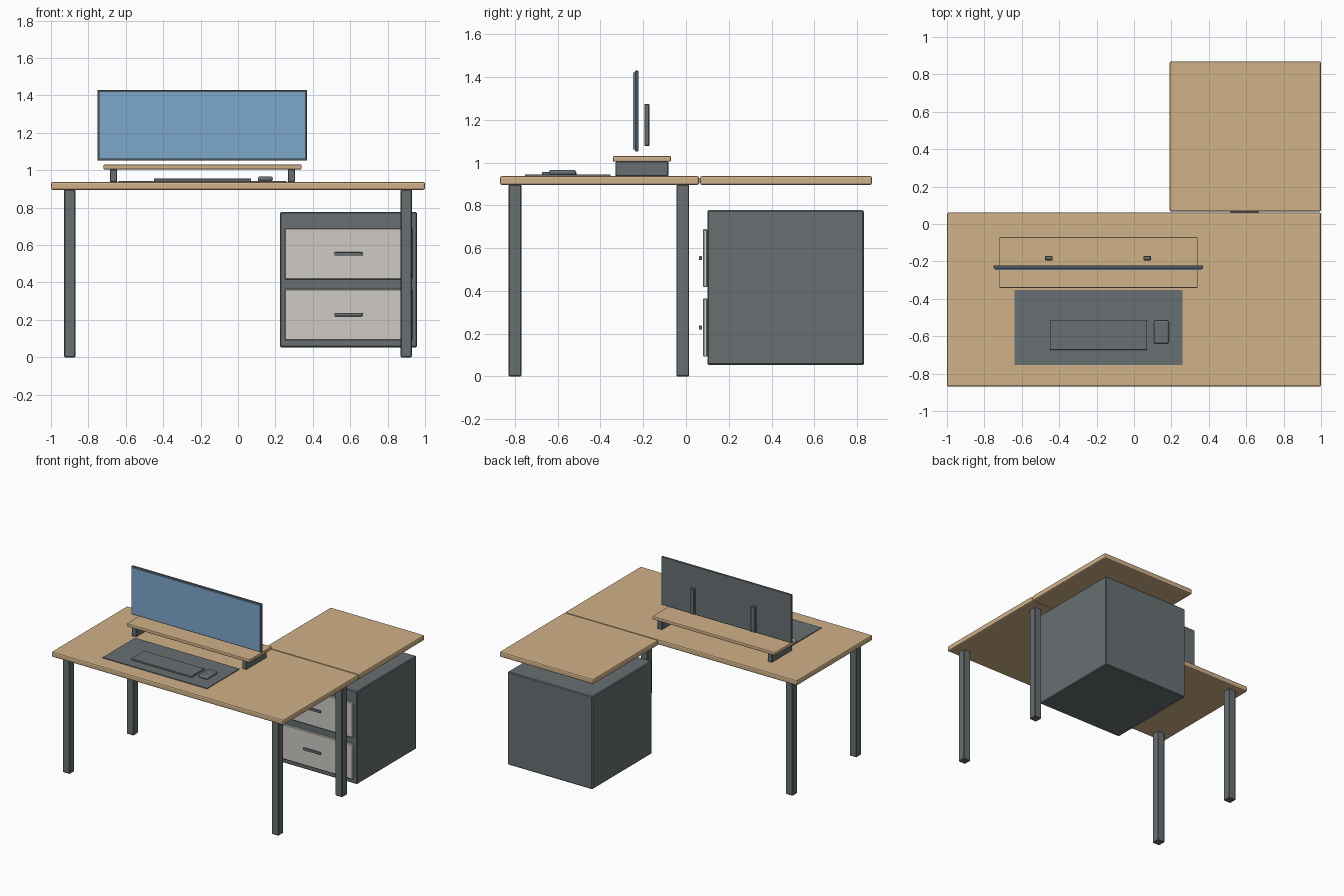
import bpy
import bmesh
from mathutils import Vector

if "Cube" in bpy.data.objects:
    bpy.data.objects.remove(bpy.data.objects["Cube"])


def material(name, rgb):
    m = bpy.data.materials.new(name)
    m.diffuse_color = (*rgb, 1)
    m.use_nodes = True
    m.node_tree.nodes["Principled BSDF"].inputs["Base Color"].default_value = m.diffuse_color
    return m


WOOD = material("light_wood", (0.63, 0.44, 0.25))
STEEL = material("slate_grey", (0.14, 0.16, 0.17))
DRAWER = material("pale_grey", (0.62, 0.60, 0.56))
SCREEN = material("screen_blue", (0.20, 0.39, 0.60))


def box(name, x, y, z, mat, bevel=0.0, segments=2):
    """Box spanning the given (low, high) ranges with rounded edges."""
    size = Vector((x[1] - x[0], y[1] - y[0], z[1] - z[0]))
    bm = bmesh.new()
    bmesh.ops.create_cube(bm, size=1)
    bmesh.ops.scale(bm, vec=size, verts=bm.verts)
    mesh = bpy.data.meshes.new(name)
    bm.to_mesh(mesh)
    bm.free()
    mesh.materials.append(mat)
    ob = bpy.data.objects.new(name, mesh)
    ob.location = ((x[0] + x[1]) / 2, (y[0] + y[1]) / 2, (z[0] + z[1]) / 2)
    bpy.context.collection.objects.link(ob)
    if bevel:
        mod = ob.modifiers.new("rounded_edges", "BEVEL")
        mod.width = bevel
        mod.segments = segments
    return ob


# Desk tops: main desk and the return behind its right side
box("main_desktop", (-1, 1), (-0.87, 0.062), (0.895, 0.937), WOOD, 0.01)
box("return_desktop", (0.19, 1), (0.066, 0.87), (0.895, 0.937), WOOD, 0.01)

# Four square legs
for side, x in (("left", -0.9), ("right", 0.9)):
    for end, y in (("front", -0.8), ("back", -0.015)):
        box(f"{end}_{side}_leg", (x - 0.03, x + 0.03), (y - 0.03, y + 0.03),
            (0, 0.896), STEEL, 0.004, 1)

# Drawer cabinet under the return
box("cabinet", (0.225, 0.957), (0.1, 0.832), (0.053, 0.777), STEEL, 0.006, 1)
for name, z in (("lower", 0.228), ("upper", 0.553)):
    box(f"{name}_drawer_front", (0.25, 0.932), (0.08, 0.1),
        (z - 0.136, z + 0.136), DRAWER, 0.004, 1)
    box(f"{name}_drawer_handle", (0.515, 0.665), (0.06, 0.075),
        (z - 0.009, z + 0.009), STEEL, 0.003)

# Raised shelf on two side supports
box("monitor_shelf", (-0.72, 0.34), (-0.342, -0.07), (1.004, 1.03), WOOD, 0.006)
for side, x in (("left", -0.665), ("right", 0.285)):
    box(f"{side}_shelf_support", (x - 0.019, x + 0.019), (-0.33, -0.083),
        (0.936, 1.005), STEEL, 0.003, 1)

# Wide monitor with screen plate and two rear posts
box("monitor_body", (-0.752, 0.37), (-0.238, -0.222), (1.052, 1.43), STEEL, 0.003, 1)
box("monitor_screen", (-0.744, 0.362), (-0.247, -0.238), (1.06, 1.422), SCREEN)
for side, x in (("left", -0.455), ("right", 0.07)):
    box(f"{side}_rear_post", (x - 0.02, x + 0.02), (-0.195, -0.171),
        (1.077, 1.275), STEEL, 0.004, 1)

# Desk mat, keyboard and mouse
box("desk_mat", (-0.64, 0.26), (-0.753, -0.353), (0.936, 0.943), STEEL)
box("keyboard", (-0.45, 0.07), (-0.673, -0.513), (0.942, 0.955), STEEL, 0.003)
mouse = box("mouse", (0.106, 0.186), (-0.64, -0.515), (0.942, 0.966), STEEL, 0.01, 3)

# Smooth the rounded mouse while keeping its sharp edges
bpy.context.view_layer.objects.active = mouse
mouse.select_set(True)
bpy.ops.object.shade_smooth_by_angle()
